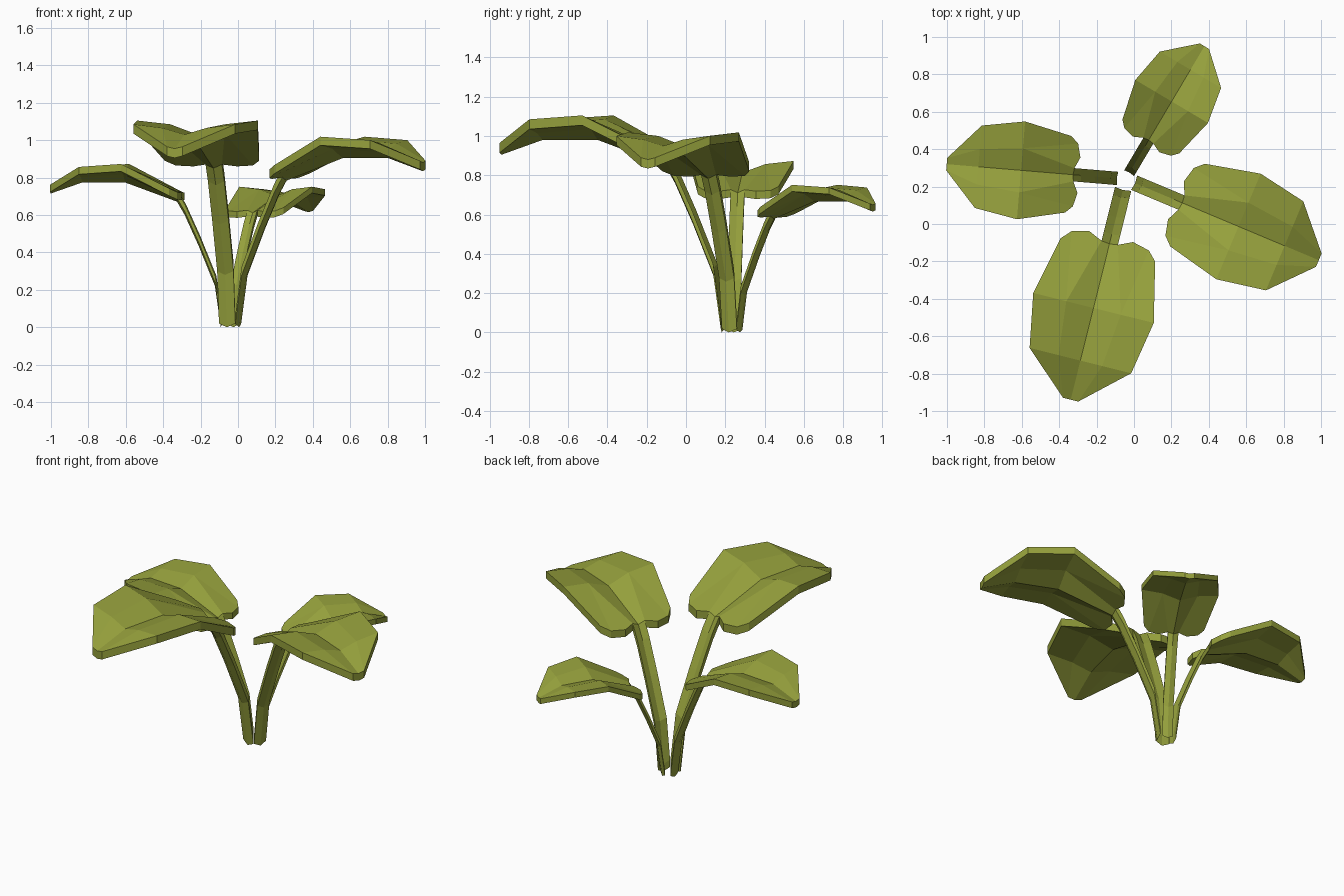
import bpy, bmesh, math
from mathutils import Matrix, Vector

if "Cube" in bpy.data.objects:
    bpy.data.objects.remove(bpy.data.objects["Cube"])

mat = bpy.data.materials.new("leaf_green")
mat.diffuse_color = (0.30, 0.35, 0.045, 1)
mat.use_nodes = True
mat.node_tree.nodes["Principled BSDF"].inputs["Base Color"].default_value = mat.diffuse_color

CENTRE = Vector((-0.045, 0.24, 0))
THICK = 0.05

# stalk midline (distance outwards, height), from the ground to the blade
STALK = [(0.06, 0.05), (0.10, 0.33), (0.21, 0.60), (0.305, 0.81), (0.357, 0.90)]
STALK_HALF = 0.045

# blade rows: points (outwards, sideways, height) from midrib to edge
ROW_MID = [(0.71, 0, 1.03), (0.71, 0.15, 1.085), (0.71, 0.332, 1.105)]
ROW_OUT = [(1.00, 0, 1.03), (1.00, 0.12, 1.065), (1.00, 0.28, 1.085)]
TIP = [(1.215, 0, 0.955), (1.215, 0.042, 0.965)]
LOBE = [(0.317, 0.12, 0.91), (0.34, 0.213, 0.915), (0.39, 0.26, 0.94)]


def make_leaf(name, tip, scale):
    bm = bmesh.new()

    def face(pts, side):
        bm.faces.new([bm.verts.new((u, v * side, z)) for u, v, z in pts][::side])

    for side in (1, -1):
        # folded stalk
        mid = [(u, 0, z) for u, z in STALK]
        edge = [(u - 0.006, STALK_HALF, z + 0.02) for u, z in STALK]
        for i in range(len(STALK) - 1):
            face([mid[i], mid[i + 1], edge[i + 1], edge[i]], side)
        # blade with rounded lobes beside the stalk
        notch = edge[-1]
        face([mid[-1], ROW_MID[0], ROW_MID[1], notch], side)
        face([notch, ROW_MID[1], LOBE[1], LOBE[0]], side)
        face([LOBE[1], ROW_MID[1], ROW_MID[2], LOBE[2]], side)
        for i in range(2):
            face([ROW_MID[i], ROW_OUT[i], ROW_OUT[i + 1], ROW_MID[i + 1]], side)
        face([ROW_OUT[0], TIP[0], TIP[1], ROW_OUT[1]], side)
        face([ROW_OUT[1], TIP[1], ROW_OUT[2]], side)
    bmesh.ops.remove_doubles(bm, verts=bm.verts, dist=0.0005)

    # thickness straight down, keeping the upper skin
    upper = bm.faces[:]
    lower = bmesh.ops.extrude_face_region(bm, geom=upper, use_keep_orig=True)
    verts = [g for g in lower["geom"] if isinstance(g, bmesh.types.BMVert)]
    bmesh.ops.translate(bm, verts=verts, vec=(0, 0, -THICK))
    bmesh.ops.recalc_face_normals(bm, faces=bm.faces)

    # aim and size the leaf
    d = Vector((tip[0], tip[1], 0)) - CENTRE
    angle = math.atan2(d.y, d.x)
    bm.transform(Matrix.Translation(CENTRE) @ Matrix.Rotation(angle, 4, 'Z')
                 @ Matrix.Scale(scale, 4))
    mesh = bpy.data.meshes.new(name)
    bm.to_mesh(mesh)
    bm.free()
    mesh.materials.append(mat)
    bpy.context.collection.objects.link(bpy.data.objects.new(name, mesh))


# four leaves of different sizes around the crown
make_leaf("front_leaf", (-0.34, -0.945), 1.0)
make_leaf("right_leaf", (0.98, -0.19), 0.922)
make_leaf("left_leaf", (-1.0, 0.32), 0.79)
make_leaf("back_leaf", (0.375, 0.948), 0.68)
